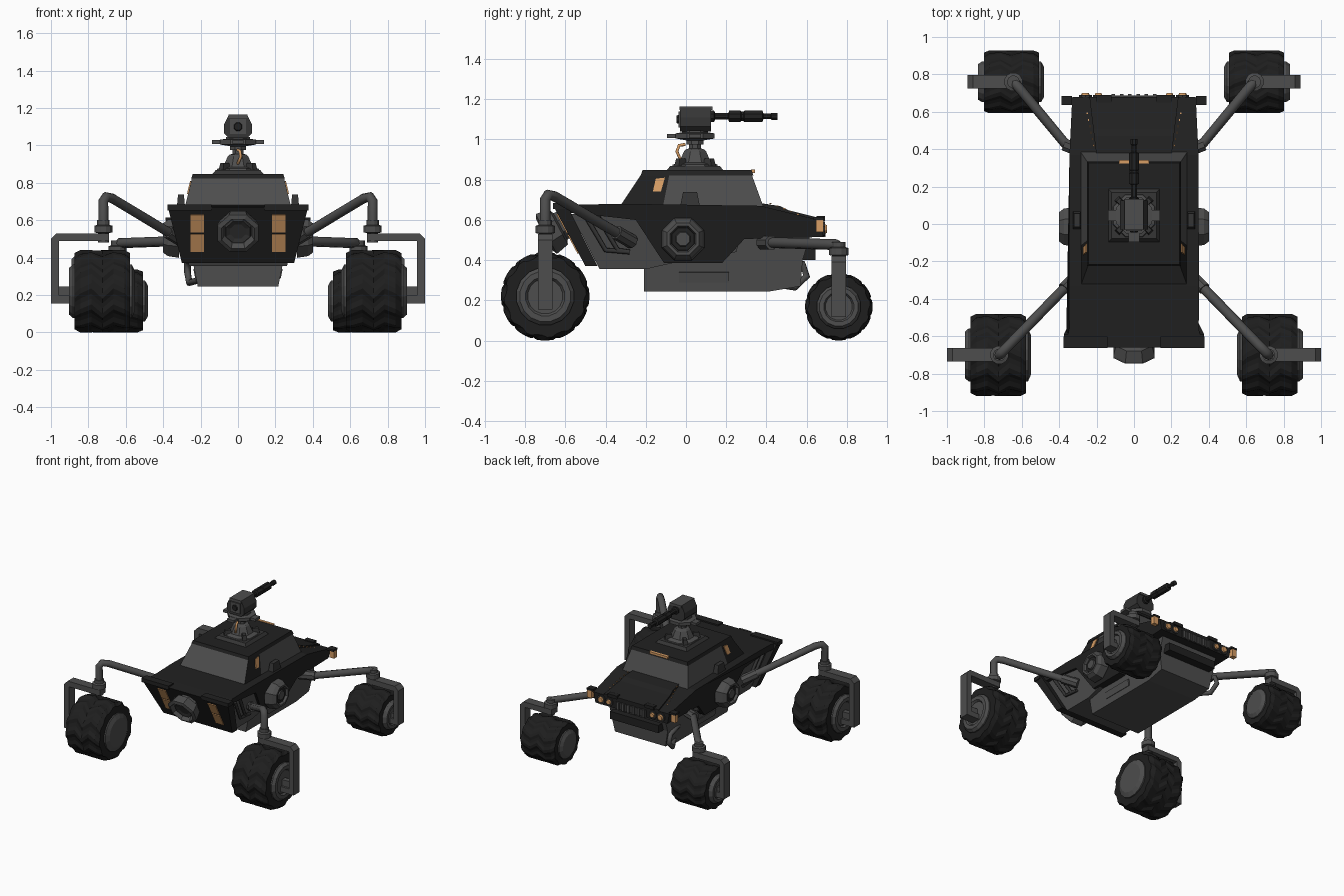
import bpy, bmesh, math
from mathutils import Vector, Matrix

cube = bpy.data.objects.get("Cube")
if cube:
    bpy.data.objects.remove(cube)


def material(name, rgb):
    m = bpy.data.materials.new(name)
    m.use_nodes = True
    m.diffuse_color = (*rgb, 1)
    m.node_tree.nodes["Principled BSDF"].inputs["Base Color"].default_value = (*rgb, 1)
    return m


BLACK = material("black_paint", (.015, .015, .015))
GREY = material("grey_metal", (.075, .075, .075))
DARK = material("dark_steel", (.035, .035, .035))
RUBBER = material("tyre_rubber", (.013, .013, .013))
ORANGE = material("orange_lamp", (.68, .34, .13))


def finish(name, bm, *mats):
    bmesh.ops.recalc_face_normals(bm, faces=bm.faces)
    mesh = bpy.data.meshes.new(name)
    bm.to_mesh(mesh)
    bm.free()
    for m in mats:
        mesh.materials.append(m)
    ob = bpy.data.objects.new(name, mesh)
    bpy.context.collection.objects.link(ob)
    return ob


def box(name, center, size, mat, tilt=(0, 0, 0), taper=1):
    bm = bmesh.new()
    bmesh.ops.create_cube(bm, size=1)
    for v in bm.verts:
        k = taper if v.co.z > 0 else 1
        v.co = Vector((v.co.x * size[0] * k, v.co.y * size[1] * k, v.co.z * size[2]))
    ob = finish(name, bm, mat)
    ob.location, ob.rotation_euler = center, tilt
    return ob


def prism(name, rings, mat):
    """Solid between two matching outlines."""
    bm = bmesh.new()
    a, b = [[bm.verts.new(p) for p in ring] for ring in rings]
    bm.faces.new(a)
    bm.faces.new(b)
    for i in range(len(a)):
        j = (i + 1) % len(a)
        bm.faces.new((a[i], a[j], b[j], b[i]))
    return finish(name, bm, mat)


def hull(name, pts, mat, width):
    """Side profile stretched across the body, half width given by a rule."""
    return prism(name, [[(s * width(y, z), y, z) for y, z in pts] for s in (-1, 1)], mat)


def lathe(name, profile, loc, axis, mat, segs=8):
    bm = bmesh.new()
    rings = []
    for r, h in profile:
        angles = [2 * math.pi * (i + .5) / segs for i in range(segs)]
        rings.append([bm.verts.new((r * math.cos(t), r * math.sin(t), h)) for t in angles])
    for a, b in zip(rings, rings[1:]):
        for i in range(segs):
            j = (i + 1) % segs
            bm.faces.new((a[i], a[j], b[j], b[i]))
    bm.faces.new(rings[0])
    bm.faces.new(rings[-1])
    rot = Vector(axis).to_track_quat('Z', 'Y').to_matrix().to_4x4()
    bm.transform(Matrix.Translation(loc) @ rot)
    return finish(name, bm, mat)


def tube(name, pts, radius, mat):
    cu = bpy.data.curves.new(name, 'CURVE')
    cu.dimensions, cu.bevel_depth, cu.bevel_resolution, cu.use_fill_caps = '3D', radius, 2, True
    sp = cu.splines.new('POLY')
    sp.points.add(len(pts) - 1)
    for p, co in zip(sp.points, pts):
        p.co = (*co, 1)
    temp = bpy.data.objects.new(name, cu)
    mesh = bpy.data.meshes.new_from_object(temp)
    bpy.data.objects.remove(temp)
    mesh.materials.clear()
    mesh.materials.append(mat)
    bpy.context.collection.objects.link(bpy.data.objects.new(name, mesh))


def tyre(name, loc, radius, half):
    """Tyre with chevron tread: alternating heights, skewed towards the middle."""
    bm, n = bmesh.new(), 48
    cols = [(-1, .62), (-1, .93), (-.8, 1), (-.4, 1), (0, 1), (.4, 1), (.8, 1), (1, .93), (1, .62)]
    rings = []
    for u, k in cols:
        ring = []
        for j in range(n):
            t = 2 * math.pi * (j + 2.4 * abs(abs(u * 2) - 1)) / n
            r = radius * (k - (.05 if j % 4 < 2 and k > .9 else 0))
            ring.append(bm.verts.new((u * half, r * math.cos(t), r * math.sin(t))))
        rings.append(ring)
    for a, b in zip(rings, rings[1:]):
        for j in range(n):
            i = (j + 1) % n
            bm.faces.new((a[j], a[i], b[i], b[j]))
    finish(name, bm, RUBBER).location = loc


def wheel_unit(tag, s, x, y, r, half, out, top, pin, arm):
    tyre(tag + "_tyre", (s * x, y, r), r, half)
    lathe(tag + "_hub", [(r * .5, -half - .025), (r * .66, -half - .01), (r * .66, half + .01),
                         (r * .58, half + .03), (r * .45, half + .03), (r * .4, half + .015)],
          (s * x, y, r), (s, 0, 0), GREY, 16)
    # Fork bracket wrapping round the outside of the wheel
    low, t, hub = r * .7, .042, x + half
    pts = [(out, low), (out, top - .03), (out - .03, top), (pin - .03, top), (pin - .03, top - t),
           (out - t, top - t), (out - t, low + t), (hub, low + t), (hub, low)]
    prism(tag + "_bracket", [[(s * a, y + d, z) for a, z in pts] for d in (-.036, .036)], GREY)
    box(tag + "_axle", (s * (hub + out - t) / 2, y, r), (out - hub, .04, .05), GREY)
    lathe(tag + "_pivot", [(.03, -.05), (.03, 0), (.05, .005), (.05, .04), (.034, .045), (.034, .07)],
          (s * pin, y, top), (0, 0, 1), GREY, 12)
    # Suspension arm from pivot to body
    tube(tag + "_arm", [(s * a, b, c) for a, b, c in arm], .027, GREY)
    foot = Vector((s * arm[-1][0], arm[-1][1], arm[-1][2]))
    prev = Vector((s * arm[-2][0], arm[-2][1], arm[-2][2]))
    lathe(tag + "_arm_socket", [(.036, -.05), (.036, .07)], foot, prev - foot, GREY)


for s, side in ((1, "left"), (-1, "right")):
    wheel_unit(side + "_big_wheel", s, .725, -.70, .22, .148, 1, .53, .72,
               [(.72, -.70, .56), (.72, -.70, .70), (.705, -.685, .725), (.67, -.65, .715), (.33, -.30, .51)])
    wheel_unit(side + "_small_wheel", s, .655, .76, .168, .148, .89, .42, .645,
               [(.645, .765, .42), (.645, .765, .46), (.63, .745, .478), (.60, .71, .478), (.36, .42, .487), (.31, .40, .487)])

# Body shells
side_w = lambda y, z: .285 + .2 * (z - .37) + (.025 if y < -.57 else 0)
hull("upper_deck", [(-.66, .67), (-.56, .675), (-.33, .68), (.37, .67), (.68, .595), (.68, .515),
                    (.29, .505), (.18, .386), (-.11, .386), (-.25, .60), (-.56, .635), (-.64, .635)], BLACK, side_w)
hull("rear_plate", [(-.66, .67), (-.50, .37), (-.44, .37), (-.59, .67)], BLACK, lambda y, z: .30 + .25 * (z - .37))
hull("middle_hull", [(-.57, .63), (-.43, .355), (-.2, .355), (0, .40), (.25, .44), (.3, .62)], GREY,
     lambda y, z: .265 + .2 * (z - .37))
hull("lower_hull", [(-.21, .245), (.42, .245), (.57, .27), (.58, .40), (.62, .53), (-.3, .53), (-.21, .36)],
     GREY, lambda y, z: .215 + .2 * (min(z, .4) - .245))
hull("bonnet", [(.36, .665), (.36, .685), (.47, .668), (.51, .648), (.68, .605), (.68, .59)], BLACK,
     lambda y, z: .20 + .12 * (y - .36))
box("front_skid", (0, .59, .43), (.42, .11, .06), BLACK)
box("grille", (0, .68, .545), (.26, .012, .055), DARK)
for i in range(6):
    box("grille_slat", (-.11 + i * .044, .688, .545), (.018, .012, .06), GREY)
tube("tow_loop", [(-.23, .42, .38), (-.27, .58, .38), (-.27, .60, .32), (-.26, .54, .265), (-.21, .45, .28)], .018, GREY)

# Engine nozzle on the slanted rear plate
tilt = math.atan2(.16, .30)
axis = (0, -math.cos(tilt), -math.sin(tilt))
lathe("engine_nozzle", [(.075, -.15), (.08, -.08), (.105, -.07), (.12, -.01), (.12, 0), (.095, .01), (.08, -.03)],
      (0, -.695, .53), axis, GREY)
lathe("nozzle_core", [(.082, -.05), (.07, -.012), (.045, -.02)], (0, -.695, .53), axis, DARK)

for s in (-1, 1):
    box("rear_lip", (s * .26, -.632, .668), (.235, .06, .03), BLACK)
    for z in (.583, .48):
        box("tail_lamp", (s * .218, -.661 + (.67 - z) * .533, z), (.072, .009, .106), ORANGE, (tilt, 0, 0))
    # Round side port
    lathe("side_port", [(.115, 0), (.105, .06), (.085, .085), (.07, .085), (.062, .06)], (s * .315, -.015, .505), (s, 0, 0), GREY)
    lathe("side_port_ring", [(.064, 0), (.06, .01)], (s * .374, -.015, .505), (s, 0, 0), BLACK)
    lathe("side_port_lens", [(.042, 0), (.035, .012)], (s * .38, -.015, .505), (s, 0, 0), GREY)
    # Wheel bay pipes and lower hatch
    for d in (0, .06):
        tube("bay_pipe", [(s * .325, -.50 + d, .62), (s * .30, -.40 + d, .45), (s * .30, -.28, .44)], .012, DARK)
    box("lower_hatch", (s * .228, .09, .315), (.012, .25, .05), GREY, (0, s * .2, 0))
    box("deck_pod", (s * .305, .02, .70), (.045, .10, .075), DARK, taper=.7)
    # Headlamps
    for x, r in ((.19, .024), (.26, .028)):
        lathe("headlamp_rim", [(r + .008, 0), (r + .008, .012)], (s * x, .678, .555), (0, 1, 0), DARK, 10)
        lathe("headlamp", [(r, 0), (r * .7, .02)], (s * x, .68, .555), (0, 1, 0), ORANGE, 10)
    box("corner_lamp", (s * .365, .665, .57), (.04, .035, .06), ORANGE)
    box("corner_lamp_guard", (s * .36, .66, .606), (.055, .05, .015), BLACK)
    box("bonnet_bump", (s * .16, .67, .607), (.08, .04, .025), BLACK)
    for i in range(6):
        box("bonnet_marker", (s * (.215 + i * .007), .42 + i * .034, .682 - i * .0135), (.006, .012, .006), ORANGE)

# Cabin: grey glass with black rear pillars
bm = bmesh.new()
lo = [bm.verts.new((x, y, .665)) for x, y in ((-.285, -.33), (.285, -.33), (.285, .385), (-.285, .385))]
hi = [bm.verts.new((x, y, .83)) for x, y in ((-.245, -.22), (.245, -.22), (.245, .325), (-.245, .325))]
bm.faces.new(lo)
bm.faces.new(hi)
for i in range(4):
    j = (i + 1) % 4
    bm.faces.new((lo[i], lo[j], hi[j], hi[i]))
bmesh.ops.bisect_plane(bm, geom=bm.verts[:] + bm.edges[:] + bm.faces[:], plane_co=(0, -.1, .74), plane_no=(0, 1, -.2))
bm.normal_update()
for f in bm.faces:
    pillar = abs(f.normal.x) > .7 and f.calc_center_median().y < -.1
    f.material_index = 1 if pillar or abs(f.normal.z) > .95 else 0
finish("cabin", bm, GREY, BLACK)
box("roof", (0, .055, .834), (.50, .56, .026), BLACK, taper=.97)
box("roof_lamp", (0, .333, .842), (.16, .02, .018), ORANGE)
for s in (-1, 1):
    lean = lambda z: s * (.286 - (z - .665) * .242)
    pane = [(-.165, .74), (-.125, .74), (-.105, .81), (-.15, .805)]
    prism("side_lamp", [[(lean(z) + s * d, y, z) for y, z in pane] for d in (-.003, .005)], ORANGE)

# Turret
T = .045
box("turret_base", (0, T, .855), (.28, .29, .025), DARK, taper=.85)
lathe("turret_cone", [(.125, .86), (.12, .875), (.085, .885), (.06, .94), (.05, .95), (.032, .955), (.032, 1.0)],
      (0, T, 0), (0, 0, 1), GREY)
for k in range(4):
    t = math.pi * (k + .5) / 2
    box("turret_foot", (.10 * math.cos(t), T + .10 * math.sin(t), .885), (.06, .035, .04), DARK, (0, 0, t), .7)
lathe("turret_collar", [(.045, .975), (.045, .995), (.105, 1.005), (.105, 1.03), (.07, 1.035), (.07, 1.045)],
      (0, T, 0), (0, 0, 1), GREY)
box("collar_tabs", (0, T, 1.018), (.28, .06, .02), GREY)
box("collar_rear_tab", (0, T - .10, 1.018), (.06, .08, .02), GREY)
head = [(-.05, 1.04), (.05, 1.04), (.075, 1.065), (.075, 1.11), (.05, 1.16), (-.05, 1.16), (-.075, 1.11), (-.075, 1.065)]
prism("turret_head", [[(x, y, z) for x, z in head] for y in (-.03, .125)], DARK)
box("head_cap", (0, .05, 1.155), (.10, .165, .018), GREY)
box("head_rear_panel", (0, -.032, 1.10), (.085, .012, .08), GREY)
lathe("rear_sensor", [(.025, 0), (.02, .01)], (0, -.036, 1.10), (0, -1, 0), BLACK)
lathe("gun_barrel", [(.03, .12), (.03, .14), (.018, .145), (.018, .21), (.03, .215), (.03, .27), (.025, .275),
                     (.025, .285), (.03, .29), (.03, .38), (.014, .385), (.014, .42), (.019, .425), (.019, .455)],
      (0, 0, 1.115), (0, 1, 0), BLACK)
tube("turret_cable", [(0, T - .05, .975), (.01, -.035, .97), (.015, -.045, .94), (0, -.03, .905), (0, .0, .90)], .008, ORANGE)
